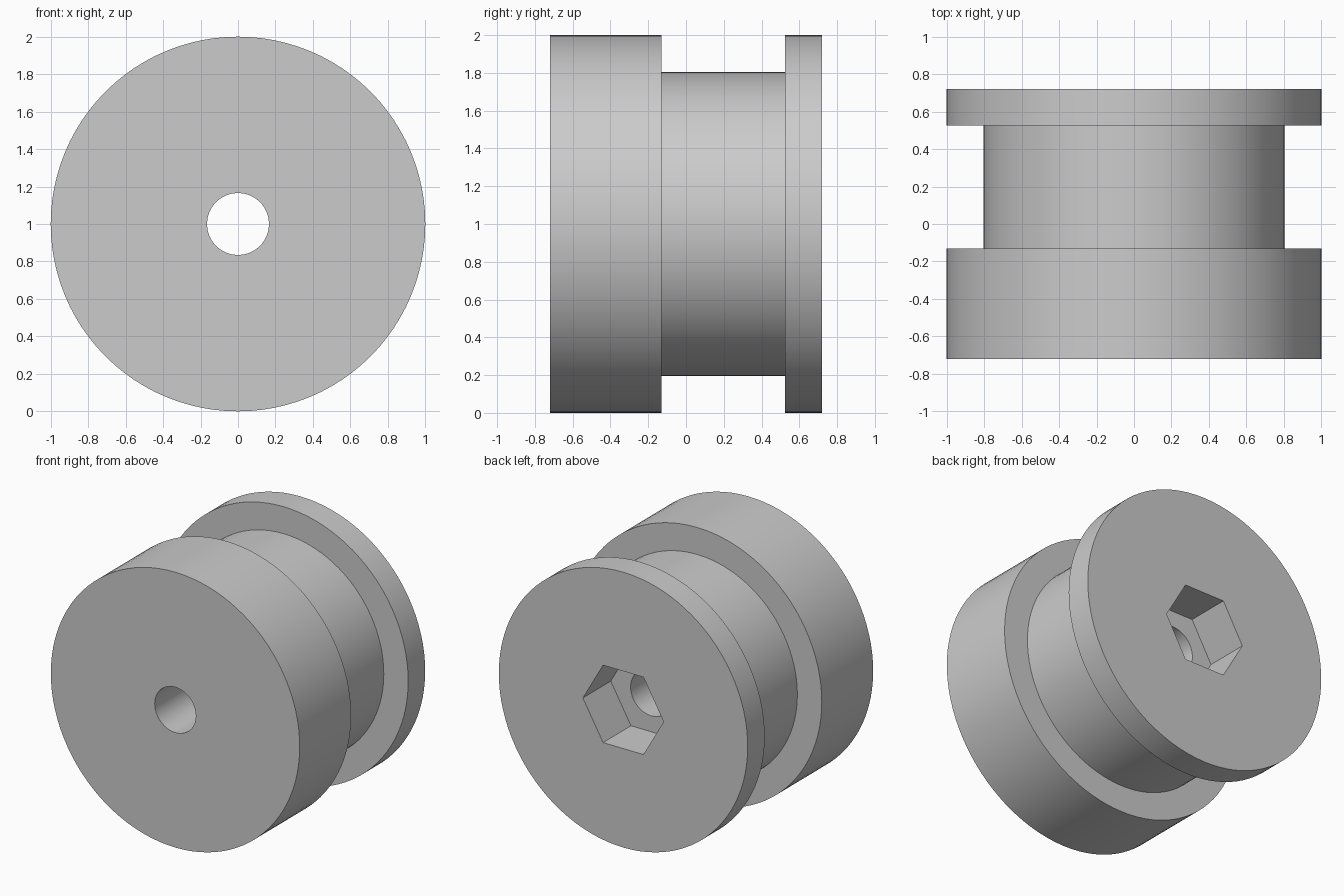
import bpy, bmesh, math

cube = bpy.data.objects.get("Cube")
if cube:
    bpy.data.objects.remove(cube, do_unlink=True)

SEGMENTS = 96
FRONT, BACK = -0.72, 0.72
BORE, HEX_APOTHEM, HEX_DEPTH = 0.165, 0.281, 0.32


def round_section(radius):
    return lambda angle: radius


def hex_section(angle):
    # Distance to a hexagon side, with corners on the x axis
    sector = math.pi / 3
    return HEX_APOTHEM / math.cos(angle % sector - sector / 2)


rim, neck, bore = round_section(1.0), round_section(0.804), round_section(BORE)

# Closed loop of cross-sections along y: outside, hex socket, then bore
sections = [
    (rim, FRONT), (rim, -0.13),
    (neck, -0.13), (neck, 0.525),
    (rim, 0.525), (rim, BACK),
    (hex_section, BACK), (hex_section, BACK - HEX_DEPTH),
    (bore, BACK - HEX_DEPTH), (bore, FRONT),
]

bm = bmesh.new()
rings = []
for section, y in sections:
    ring = []
    for i in range(SEGMENTS):
        angle = math.tau * i / SEGMENTS
        r = section(angle + 1e-9)
        ring.append(bm.verts.new((r * math.cos(angle), y, 1 + r * math.sin(angle))))
    rings.append(ring)

for k, a in enumerate(rings):
    b = rings[(k + 1) % len(rings)]
    for i in range(SEGMENTS):
        j = (i + 1) % SEGMENTS
        bm.faces.new((a[i], a[j], b[j], b[i]))
bmesh.ops.recalc_face_normals(bm, faces=bm.faces)

mesh = bpy.data.meshes.new("grooved_bushing")
bm.to_mesh(mesh)
bm.free()
bushing = bpy.data.objects.new("grooved_bushing", mesh)
bpy.context.collection.objects.link(bushing)

# Plain grey metal
grey = (0.6, 0.6, 0.6, 1.0)
mat = bpy.data.materials.new("plain_grey")
mat.use_nodes = True
mat.diffuse_color = grey
mat.node_tree.nodes["Principled BSDF"].inputs["Base Color"].default_value = grey
mesh.materials.append(mat)

# Smooth round walls, sharp rims and hex corners
bpy.ops.object.select_all(action='DESELECT')
bushing.select_set(True)
bpy.context.view_layer.objects.active = bushing
bpy.ops.object.shade_smooth_by_angle(angle=math.radians(30))
